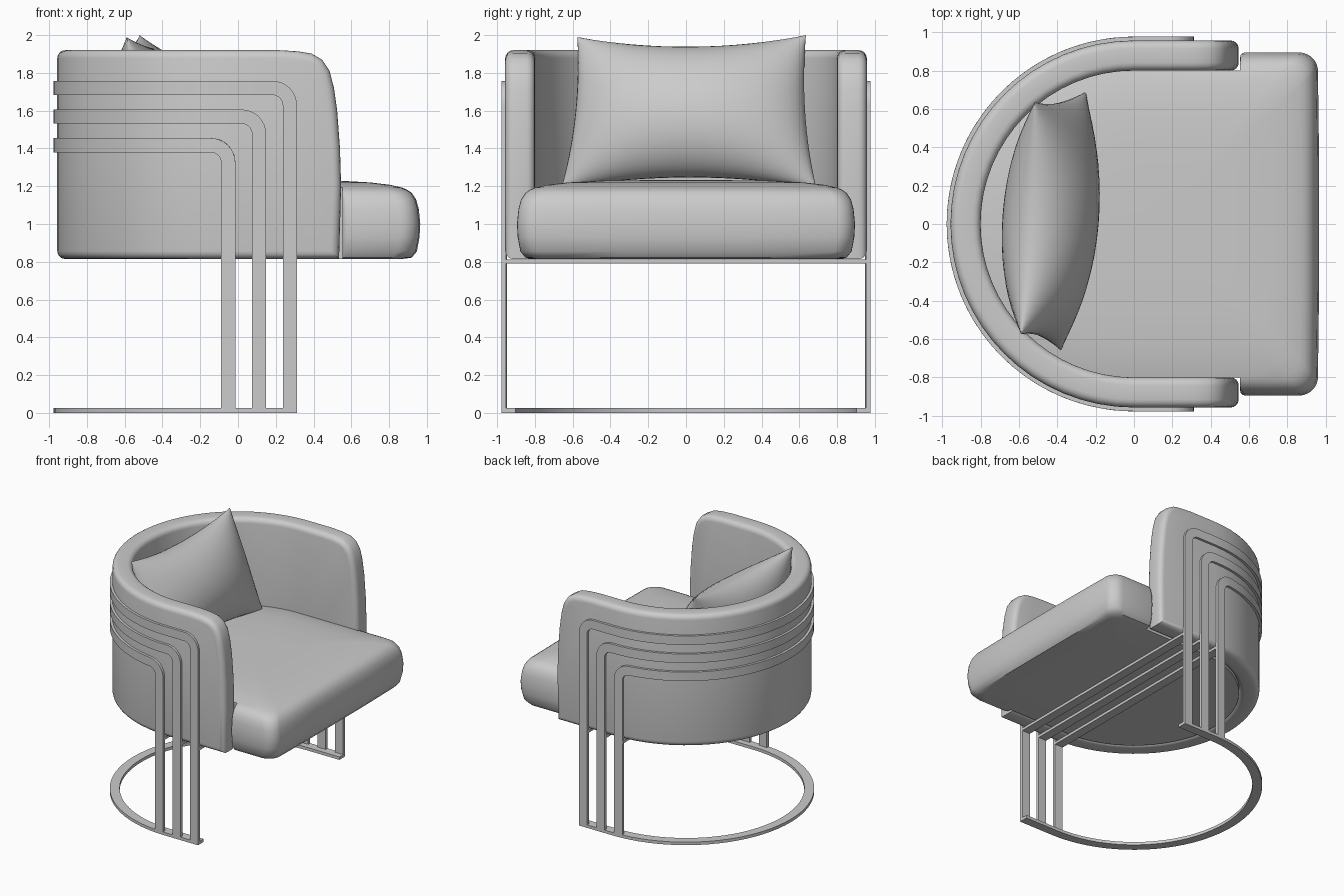
import bpy, bmesh
from math import pi, sin, cos, radians
from mathutils import Vector

if "Cube" in bpy.data.objects:
    bpy.data.objects.remove(bpy.data.objects["Cube"])


def finish(bm, name, angle=40):
    bmesh.ops.remove_doubles(bm, verts=bm.verts, dist=0.0005)
    bmesh.ops.recalc_face_normals(bm, faces=bm.faces)
    me = bpy.data.meshes.new(name)
    bm.to_mesh(me)
    bm.free()
    ob = bpy.data.objects.new(name, me)
    bpy.context.collection.objects.link(ob)
    bpy.ops.object.select_all(action='DESELECT')
    ob.select_set(True)
    bpy.context.view_layer.objects.active = ob
    bpy.ops.object.shade_smooth_by_angle(angle=radians(angle))
    return ob


def loft(name, rings, angle=40):
    """Skin a list of equal closed rings and cap both ends."""
    bm = bmesh.new()
    vs = [[bm.verts.new(p) for p in r] for r in rings]
    n = len(rings[0])
    for a, b in zip(vs, vs[1:]):
        for i in range(n):
            j = (i + 1) % n
            bm.faces.new((a[i], a[j], b[j], b[i]))
    bm.faces.new(vs[0])
    bm.faces.new(vs[-1])
    return finish(bm, name, angle)


def bend(s, z, d, R):
    """Wrap flat (s, z, depth) round a U: half circle at the back, straight arms."""
    t = abs(s) - R * pi / 2
    if t > 0:
        return Vector((t, (R - d) * (1 if s > 0 else -1), z))
    return Vector((-(R - d) * cos(s / R), (R - d) * sin(s / R), z))


def arc(cx, cy, r, a0, a1, n):
    return [(cx + r * cos(radians(a0 + (a1 - a0) * i / n)),
             cy + r * sin(radians(a0 + (a1 - a0) * i / n))) for i in range(n + 1)]


# Backrest: flat slab with rounded corners, bevelled, then bent into a U
RS, THICK = 0.957, 0.157
Q = RS * pi / 2
side = [(0.535, 0.815), (0.546, 1.2), (0.54, 1.4), (0.525, 1.6), (0.508, 1.72),
        (0.485, 1.81), (0.445, 1.87), (0.39, 1.902), (0.32, 1.914), (0.22, 1.92)]
outline = [(Q + x, z) for x, z in side] + [(-Q - x, z) for x, z in reversed(side)]
bm = bmesh.new()
face = bm.faces.new([bm.verts.new((s, z, 0)) for s, z in outline])
ext = bmesh.ops.extrude_face_region(bm, geom=[face], use_keep_orig=True)
bmesh.ops.translate(bm, vec=(0, 0, THICK),
                    verts=[g for g in ext['geom'] if isinstance(g, bmesh.types.BMVert)])
bmesh.ops.recalc_face_normals(bm, faces=bm.faces)
rim = [e for e in bm.edges if abs(e.verts[0].co.z - e.verts[1].co.z) < 1e-5]
bmesh.ops.bevel(bm, geom=rim, offset=0.042, segments=4, profile=0.5, affect='EDGES')
for i in range(33):
    bmesh.ops.bisect_plane(bm, geom=bm.verts[:] + bm.edges[:] + bm.faces[:], dist=1e-5,
                           plane_co=(-Q + 2 * Q * i / 32, 0, 0), plane_no=(1, 0, 0))
for v in bm.verts:
    v.co = bend(v.co.x, v.co.y, v.co.z, RS)
finish(bm, "backrest")

# Seat cushion: T-shaped outline lofted upward, with a crowned top


def seat_ring(inset, z, k=1.0):
    y = max(0.80, 0.895 - inset)
    r = 0.028 * (y - 0.80) / 0.095
    f = 0.96 - inset
    half = [(0.553, 0.80)] + arc(0.553 + r, y - r, r, 180, 90, 3)
    half += arc(f - 0.1, y - 0.1, 0.1, 90, 8, 6) + [(f + 0.005, 0.35)]
    back = arc(0, 0, 0.80, 90, 270, 32)
    pts = back + [(x, -yy) for x, yy in half] + [(x, yy) for x, yy in reversed(half)]
    return [(0.1 + (px - 0.1) * k, py * k, z) for px, py in pts]


levels = [(0.095, 0.815, 0.6), (0.095, 0.815), (0.045, 0.822), (0.018, 0.855), (0.004, 0.93),
          (0, 1.0), (0.008, 1.08), (0.022, 1.13), (0.045, 1.165), (0.07, 1.182),
          (0.095, 1.192), (0.095, 1.207, 0.92), (0.095, 1.22, 0.78),
          (0.095, 1.23, 0.55), (0.095, 1.232, 0.25)]
loft("seat_cushion", [seat_ring(*l) for l in levels])

# Metal frame: three nested arched bands, each with a bar under the seat
R, W, T = 0.977, 0.075, 0.025
QF = R * pi / 2
for k, label in enumerate(("outer", "middle", "inner")):
    xo, zt = 0.312 - 0.163 * k, 1.758 - 0.152 * k
    so = QF + xo
    ro, ri = 0.13, 0.13 - W
    pairs = [((so, 0), (so - W, 0))]
    pairs += list(zip(arc(so - ro, zt - ro, ro, 0, 90, 8), arc(so - ro, zt - ro, ri, 0, 90, 8)))
    s0 = so - ro
    pairs += [((s0 * (1 - i / 20), zt), (s0 * (1 - i / 20), zt - W)) for i in range(1, 21)]
    pairs += [((-a[0], a[1]), (-b[0], b[1])) for a, b in reversed(pairs[:-1])]
    loft(label + "_band", [[bend(*a, 0, R), bend(*b, 0, R), bend(*b, T, R), bend(*a, T, R)]
                           for a, b in pairs], 30)
    loft(label + "_crossbar", [[(xo, y, 0.79), (xo - W, y, 0.79), (xo - W, y, 0.812),
                                (xo, y, 0.812)] for y in (-R + 0.01, R - 0.01)], 30)

# Floor ring: open U lying flat
ss = [-QF - 0.312] + [-QF + 2 * QF * i / 40 for i in range(41)] + [QF + 0.312]
loft("floor_ring", [[bend(s, z, d, R) for z, d in ((0, 0), (T, 0), (T, W), (0, W))]
                    for s in ss], 30)

# Back pillow: puffed sheet between four corners, with pinched edges
BL, BR = Vector((-0.38, -0.66, 1.19)), Vector((-0.25, 0.69, 1.19))
TL, TR = Vector((-0.59, -0.575, 1.99)), Vector((-0.52, 0.635, 2.0))
normal = (BR - BL).cross(TL - BL).normalized()
N = 24
bm = bmesh.new()
for sgn in (1, -1):
    grid = []
    for i in range(N + 1):
        row = []
        for j in range(N + 1):
            u, v = sin(pi * (i / N - 0.5)), sin(pi * (j / N - 0.5))
            puff = max(0, (1 - u * u) * (1 - v * v)) ** 0.55
            a = (1 + u * (1 - 0.05 * (1 - v * v))) / 2
            b = (1 + v * (1 - 0.15 * (1 - u * u))) / 2
            p = BL.lerp(BR, a).lerp(TL.lerp(TR, a), b)
            row.append(bm.verts.new(p + normal * sgn * 0.24 * puff))
        grid.append(row)
    for i in range(N):
        for j in range(N):
            bm.faces.new((grid[i][j], grid[i + 1][j], grid[i + 1][j + 1], grid[i][j + 1]))
finish(bm, "back_pillow", 60)
